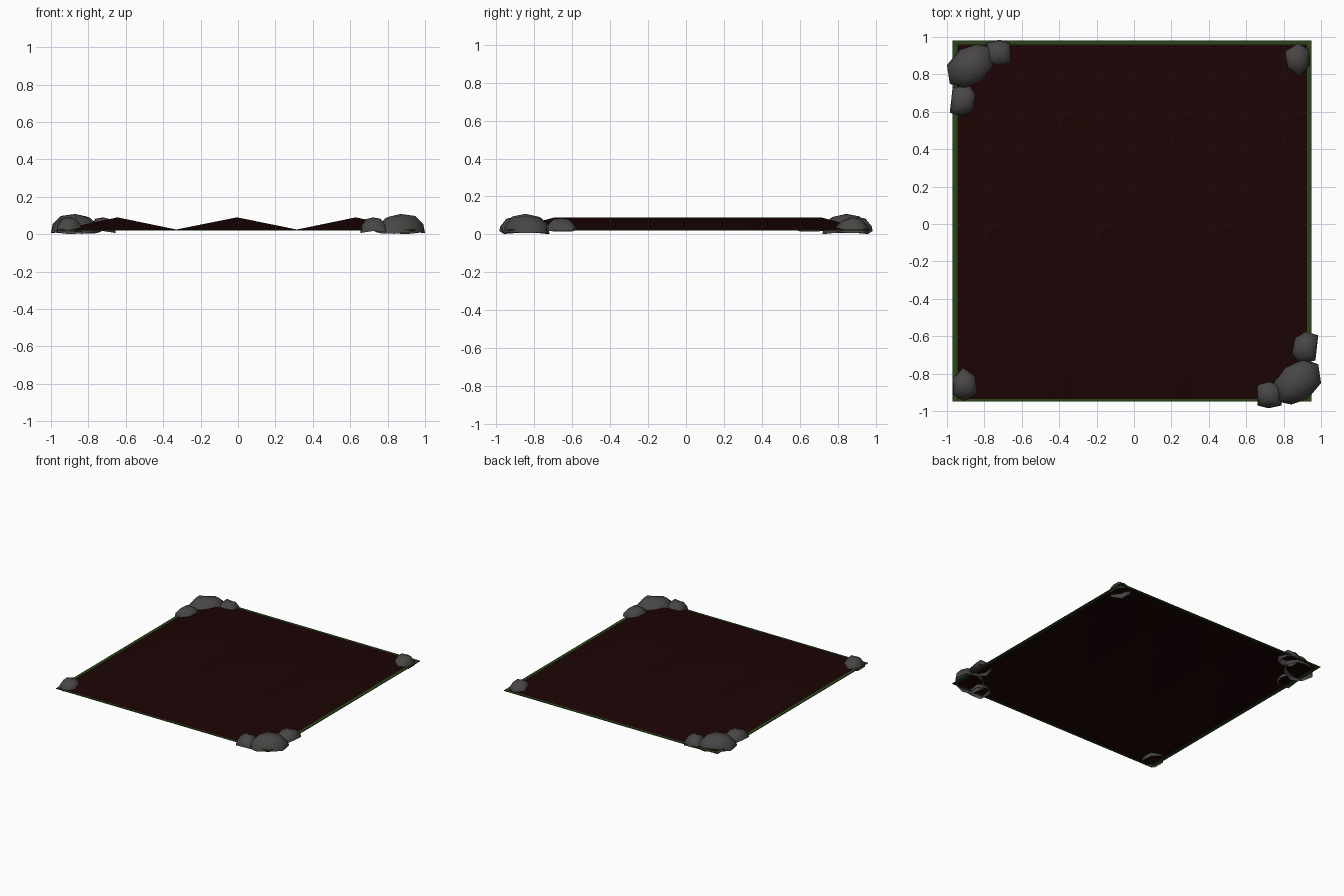
import bpy, bmesh, math
from mathutils import Vector

if "Cube" in bpy.data.objects:
    bpy.data.objects.remove(bpy.data.objects["Cube"])


def material(name, rgb):
    m = bpy.data.materials.new(name)
    m.diffuse_color = (*rgb, 1)
    m.use_nodes = True
    m.node_tree.nodes["Principled BSDF"].inputs["Base Color"].default_value = m.diffuse_color
    return m


SOIL = material("dark soil", (0.0120, 0.0012, 0.0014))
GRASS = material("grass green", (0.024, 0.062, 0.011))
STONE = material("grey stone", (0.066, 0.061, 0.060))


def finish(name, bm, mat, smooth):
    bmesh.ops.recalc_face_normals(bm, faces=bm.faces)
    me = bpy.data.meshes.new(name)
    bm.to_mesh(me)
    bm.free()
    me.materials.append(mat)
    ob = bpy.data.objects.new(name, me)
    bpy.context.collection.objects.link(ob)
    if smooth:
        bpy.ops.object.select_all(action='DESELECT')
        ob.select_set(True)
        bpy.context.view_layer.objects.active = ob
        bpy.ops.object.shade_smooth_by_angle(angle=math.radians(smooth))
    return ob


# Soil: three long hipped ridges side by side, open underneath
Y0, Y1, BASE, TOP = -0.935, 0.96, 0.025, 0.09
RY0, RY1 = -0.69, 0.71
edges = [-0.945, -0.33, 0.315, 0.925]
peaks = [-0.645, -0.005, 0.63]
for i, px in enumerate(peaks):
    bm = bmesh.new()
    a, b = edges[i], edges[i + 1]
    c = [bm.verts.new(p) for p in ((a, Y0, BASE), (b, Y0, BASE), (b, Y1, BASE), (a, Y1, BASE))]
    r0, r1 = bm.verts.new((px, RY0, TOP)), bm.verts.new((px, RY1, TOP))
    for f in ((c[0], c[1], r0), (c[1], c[2], r1, r0), (c[2], c[3], r1), (c[3], c[0], r0, r1)):
        bm.faces.new(f)
    if sum(f.normal.z for f in bm.faces) < 0:
        bmesh.ops.reverse_faces(bm, faces=bm.faces)
    finish(f"soil_ridge_{i + 1}", bm, SOIL, 40)

# Grass: thin frame around the soil
bm = bmesh.new()
outer = [(-0.97, -0.95), (0.95, -0.95), (0.95, 0.98), (-0.97, 0.98)]
inner = [(edges[0], Y0), (edges[3], Y0), (edges[3], Y1), (edges[0], Y1)]
rings = [[bm.verts.new((x, y, z)) for x, y in pts]
         for pts, z in ((outer, 0.021), (outer, 0.026), (inner, 0.026), (inner, 0.021))]
for k in range(4):
    r, s = rings[k], rings[(k + 1) % 4]
    for j in range(4):
        n = (j + 1) % 4
        bm.faces.new((r[j], r[n], s[n], s[j]))
finish("grass_border", bm, GRASS, 0)


# Stones: low domes lofted from a plan outline, open underneath
def stone(name, outline, height, bottom, turn=False, shift=(0, 0)):
    s = -1 if turn else 1
    pts = [Vector((s * x + shift[0], s * y + shift[1])) for x, y in outline]
    mid = sum(pts, Vector((0, 0))) / len(pts)
    bm = bmesh.new()
    loops = []
    for k, (scale, t) in enumerate(((1.0, 0.0), (0.93, 0.45), (0.6, 0.85))):
        loop = []
        for j, p in enumerate(pts):
            q = mid + (p - mid) * scale
            wob = 0.006 * math.sin(j * 2.3 + k) if k else 0.006 * (1 + math.sin(j * 1.9))
            loop.append(bm.verts.new((q.x, q.y, bottom + (height - bottom) * t + wob)))
        loops.append(loop)
    n = len(pts)
    for lo, hi in zip(loops, loops[1:]):
        for j in range(n):
            bm.faces.new((lo[j], lo[(j + 1) % n], hi[(j + 1) % n], hi[j]))
    tip = bm.verts.new((mid.x, mid.y, height))
    for j in range(n):
        bm.faces.new((loops[-1][j], loops[-1][(j + 1) % n], tip))
    finish(name, bm, STONE, 75)


big = [(-1, .85), (-.93, .935), (-.84, .965), (-.77, .95), (-.735, .84),
       (-.80, .765), (-.905, .72), (-.985, .75)]
side = [(-.79, .97), (-.72, .985), (-.66, .97), (-.655, .86), (-.72, .83), (-.785, .86)]
low = [(-.97, .73), (-.88, .745), (-.84, .695), (-.86, .605), (-.915, .575), (-.985, .595)]
single = [(.805, .925), (.875, .968), (.938, .935), (.94, .845), (.885, .785), (.815, .83)]

for turn, where in ((False, "back_left"), (True, "front_right")):
    stone(f"big_stone_{where}", big, 0.108, 0.0, turn)
    stone(f"side_stone_{where}", side, 0.09, 0.005, turn)
    stone(f"low_stone_{where}", low, 0.085, 0.012, turn)
stone("stone_back_right", single, 0.09, 0.005)
stone("stone_front_left", single, 0.09, 0.005, True, (-0.03, 0.02))
